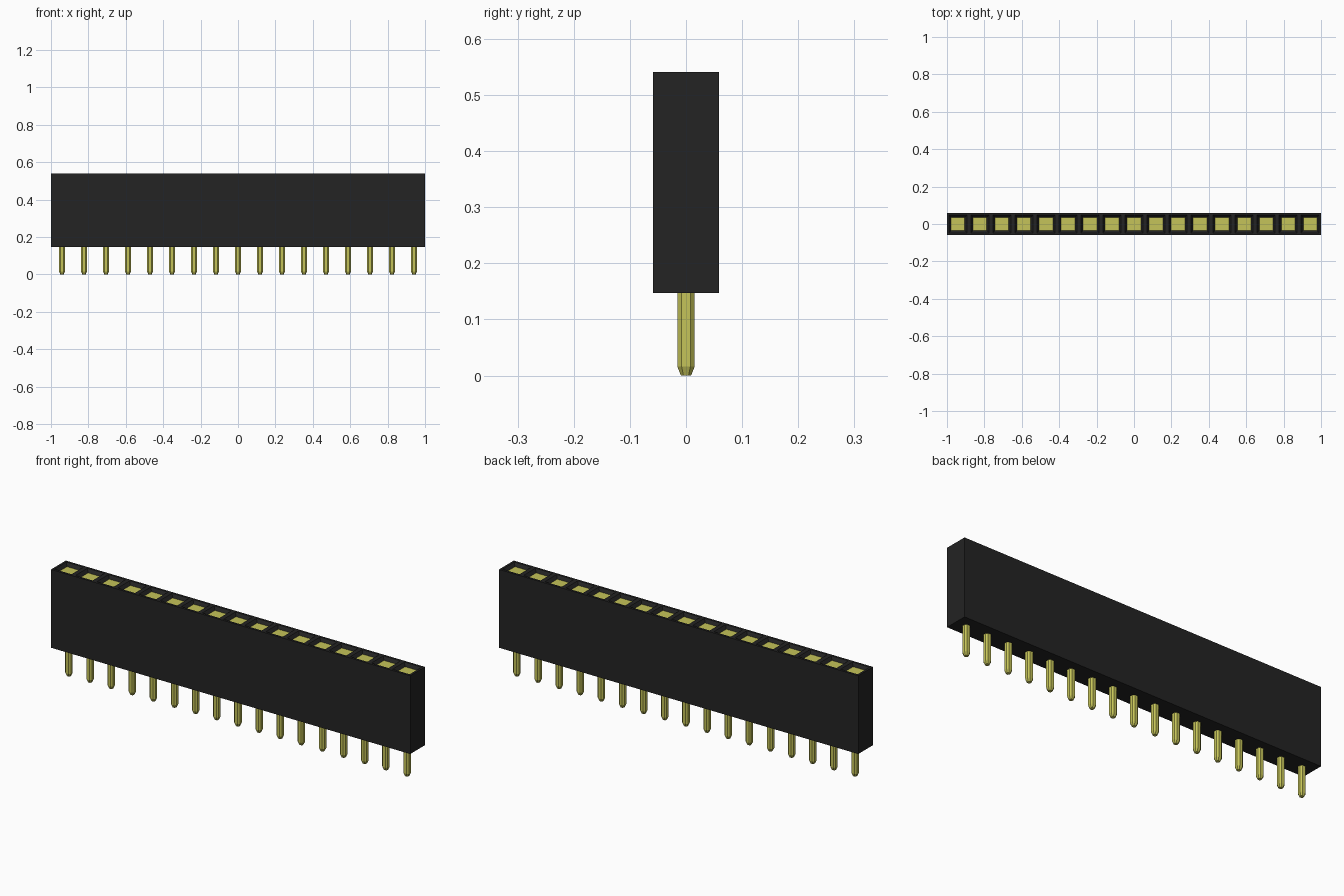
import bpy
import bmesh

PINS = 17
PITCH = 2 / PINS
HALF_Y = 0.0585
BOTTOM, TOP = 0.147, 0.541

if "Cube" in bpy.data.objects:
    bpy.data.objects.remove(bpy.data.objects["Cube"], do_unlink=True)


def material(name, color):
    mat = bpy.data.materials.new(name)
    mat.use_nodes = True
    mat.diffuse_color = color
    mat.node_tree.nodes["Principled BSDF"].inputs["Base Color"].default_value = color
    return mat


black = material("black plastic", (0.017, 0.017, 0.017, 1))
gold = material("gold metal", (0.56, 0.55, 0.10, 1))


def make_object(name, bm, mats):
    bmesh.ops.recalc_face_normals(bm, faces=bm.faces)
    mesh = bpy.data.meshes.new(name)
    bm.to_mesh(mesh)
    bm.free()
    for mat in mats:
        mesh.materials.append(mat)
    obj = bpy.data.objects.new(name, mesh)
    bpy.context.collection.objects.link(obj)
    return obj


# Housing: a row of equal cells, each top face inset into a funnel
bm = bmesh.new()
for i in range(PINS):
    x0 = -1 + i * PITCH
    ring = [(x0, -HALF_Y), (x0 + PITCH, -HALF_Y), (x0 + PITCH, HALF_Y), (x0, HALF_Y)]
    low = [bm.verts.new((x, y, BOTTOM)) for x, y in ring]
    high = [bm.verts.new((x, y, TOP)) for x, y in ring]
    bm.faces.new(low[::-1])
    bm.faces.new(high)
    bm.faces.new((low[0], low[1], high[1], high[0]))
    bm.faces.new((low[2], low[3], high[3], high[2]))
    if i == 0:
        bm.faces.new((low[3], low[0], high[0], high[3]))
    if i == PINS - 1:
        bm.faces.new((low[1], low[2], high[2], high[1]))
bmesh.ops.remove_doubles(bm, verts=bm.verts, dist=0.0001)
bm.normal_update()
sockets = [f for f in bm.faces if f.normal.z > 0.9]
bmesh.ops.inset_individual(bm, faces=sockets, thickness=0.016)
bmesh.ops.inset_individual(bm, faces=sockets, thickness=0.016, depth=-0.016)
# Gold contact at the bottom of each funnel
for f in sockets:
    f.material_index = 1
make_object("housing", bm, [black, gold])


# Pins: chamfered square rods with a tapered tip
def chamfered_ring(half, chamfer):
    a, b = half, half - chamfer
    return [(a, -b), (a, b), (b, a), (-b, a), (-a, b), (-a, -b), (-b, -a), (b, -a)]


def pin(x, index):
    bm = bmesh.new()
    rings = []
    for z, half in ((0, 0.009), (0.016, 0.0155), (BOTTOM + 0.005, 0.0155)):
        rings.append([bm.verts.new((x + px, py, z))
                      for px, py in chamfered_ring(half, half * 0.5)])
    for lower, upper in zip(rings, rings[1:]):
        for k in range(8):
            n = (k + 1) % 8
            bm.faces.new((lower[k], lower[n], upper[n], upper[k]))
    bm.faces.new(rings[0][::-1])
    bm.faces.new(rings[-1])
    make_object(f"pin_{index}", bm, [gold])


for i in range(PINS):
    pin(-1 + (i + 0.5) * PITCH, i + 1)
